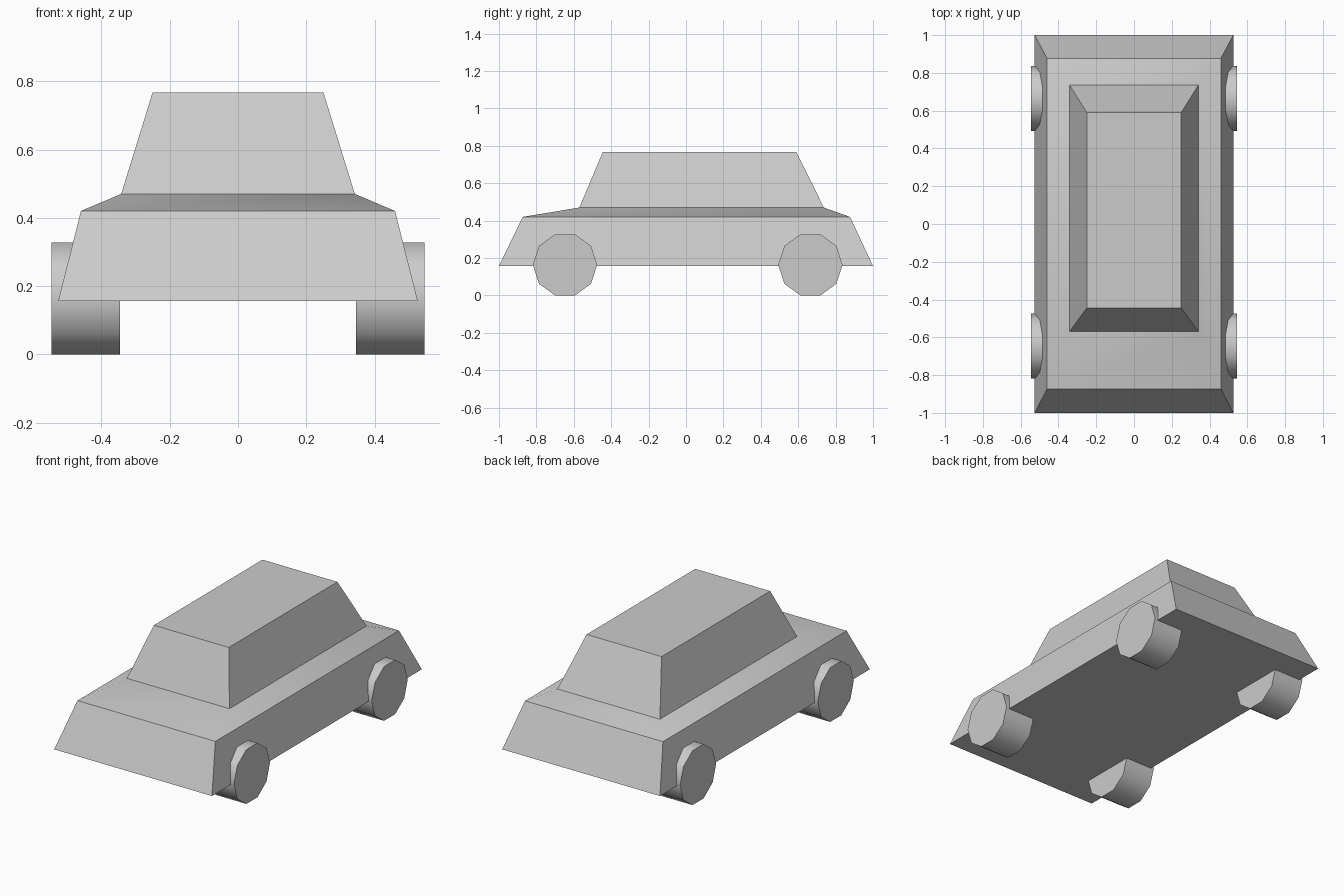
import bpy, bmesh
from math import radians, pi

if "Cube" in bpy.data.objects:
    bpy.data.objects.remove(bpy.data.objects["Cube"])


def smooth(obj):
    bpy.ops.object.select_all(action='DESELECT')
    obj.select_set(True)
    bpy.context.view_layer.objects.active = obj
    bpy.ops.object.shade_smooth_by_angle(angle=radians(40))


def loft(name, levels):
    """Stack rectangles (half width, front y, back y, z) into a closed shell."""
    bm = bmesh.new()
    rings = [[bm.verts.new(p) for p in
              ((-w, y0, z), (w, y0, z), (w, y1, z), (-w, y1, z))]
             for w, y0, y1, z in levels]
    bm.faces.new(rings[0][::-1])
    bm.faces.new(rings[-1])
    for a, b in zip(rings, rings[1:]):
        for i in range(4):
            j = (i + 1) % 4
            bm.faces.new((a[i], a[j], b[j], b[i]))
    mesh = bpy.data.meshes.new(name)
    bm.to_mesh(mesh)
    bm.free()
    obj = bpy.data.objects.new(name, mesh)
    bpy.context.collection.objects.link(obj)
    smooth(obj)


# Body: sill, beltline, cabin base, roof
loft("car_body", [
    (0.526, -1.0, 1.0, 0.157),
    (0.46, -0.873, 0.877, 0.42),
    (0.342, -0.57, 0.737, 0.47),
    (0.25, -0.445, 0.59, 0.767),
])

# Four ten-sided wheels, flat side down
for end, y in (("front", -0.647), ("back", 0.665)):
    for side, s in (("left", -1), ("right", 1)):
        bpy.ops.mesh.primitive_cylinder_add(
            vertices=10, radius=0.172, depth=0.2,
            location=(s * 0.446, y, 0.1636), rotation=(0, pi / 2, 0))
        wheel = bpy.context.object
        wheel.name = f"{end}_{side}_wheel"
        smooth(wheel)
